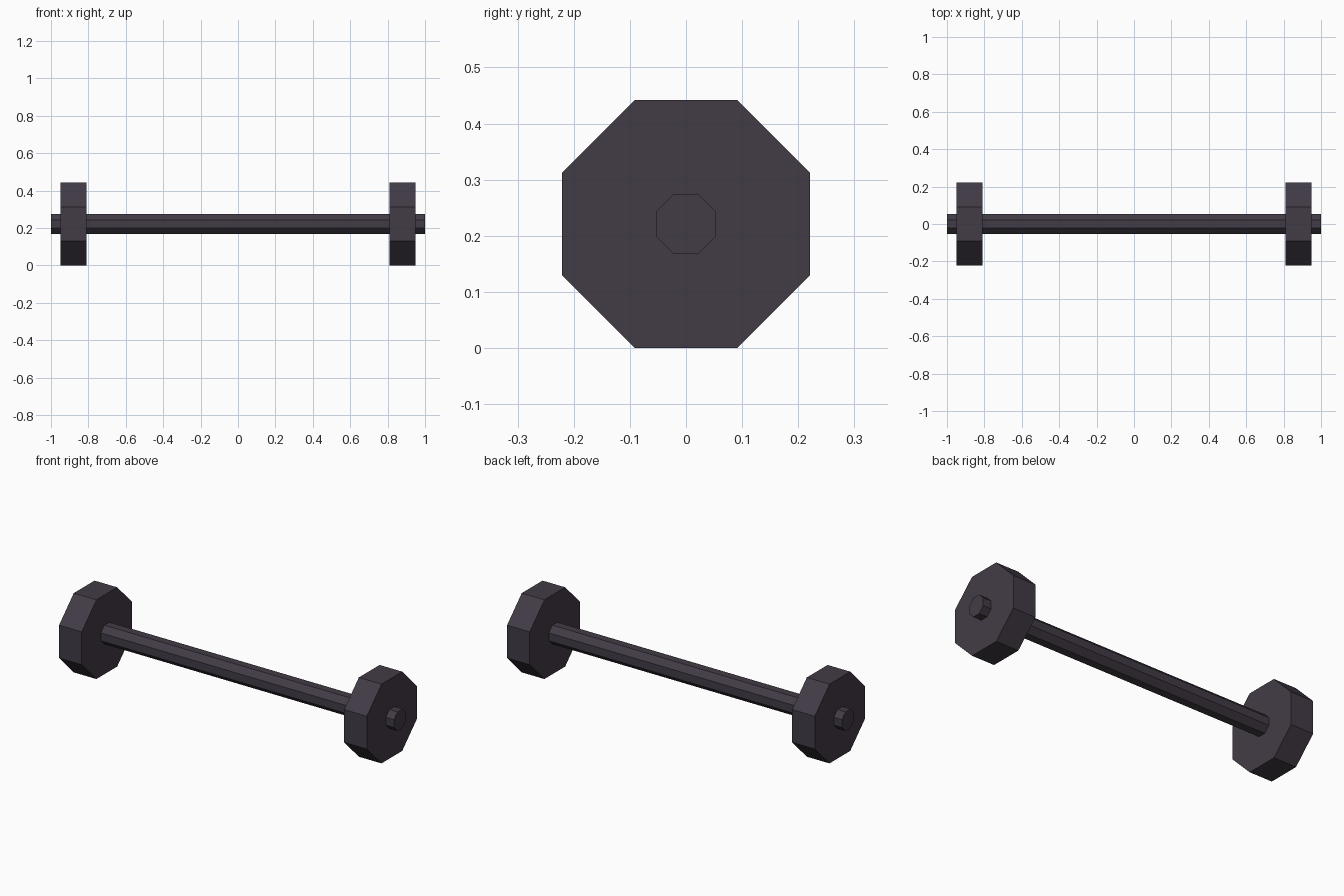
import bpy, math
from math import pi

if "Cube" in bpy.data.objects:
    bpy.data.objects.remove(bpy.data.objects["Cube"])

iron = bpy.data.materials.new("dark_iron")
iron.diffuse_color = (0.055, 0.044, 0.061, 1)
iron.use_nodes = True
iron.node_tree.nodes["Principled BSDF"].inputs["Base Color"].default_value = iron.diffuse_color

CENTRE_Z = 0.221


def octagon_bar(name, x, half_height, length):
    """Flat-sided octagonal prism lying along x, with flats up and down."""
    bpy.ops.mesh.primitive_cylinder_add(
        vertices=8, radius=half_height / math.cos(pi / 8), depth=length)
    ob = bpy.context.object
    ob.name = name
    # turn half a side so flats face the axes, then lay along x
    for v in ob.data.vertices:
        a = pi / 8
        px = v.co.x * math.cos(a) - v.co.y * math.sin(a)
        py = v.co.x * math.sin(a) + v.co.y * math.cos(a)
        v.co = (v.co.z, px, py)
    # the axis swap is a cyclic rotation, so the normals stay outward
    ob.location = (x, 0, CENTRE_Z)
    ob.data.materials.append(iron)
    return ob


# handle running the full length
octagon_bar("bar", 0, 0.053, 2.0)

# one weight plate near each end
for side, label in ((-1, "left"), (1, "right")):
    octagon_bar(label + "_weight", side * 0.88, 0.221, 0.14)
